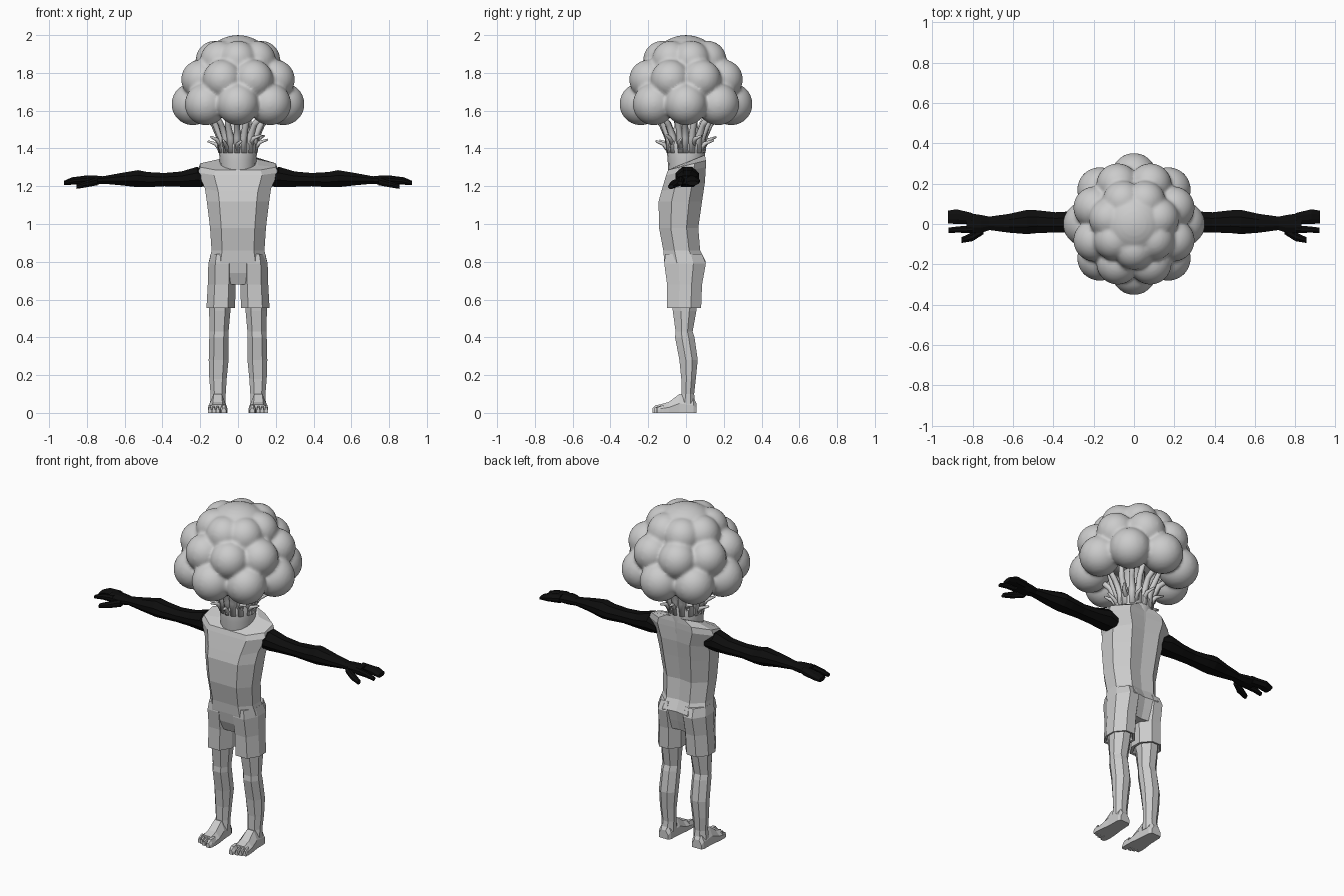
import bpy
import bmesh
import math
import random
from mathutils import Vector

random.seed(4)
cube = bpy.data.objects.get("Cube")
if cube:
    bpy.data.objects.remove(cube)


def material(name, value):
    mat = bpy.data.materials.new(name)
    mat.use_nodes = True
    colour = (value, value, value, 1)
    mat.diffuse_color = colour
    mat.node_tree.nodes["Principled BSDF"].inputs["Base Color"].default_value = colour
    return mat


GREY = material("light grey", 0.6)
BLACK = material("black", 0.004)

# Cross-section outlines inside a unit square
TORSO = [(0.2, 0), (0.5, 0), (0.8, 0), (1, 0.3), (1, 0.7), (0.77, 1), (0.5, 0.95), (0.23, 1), (0, 0.7), (0, 0.3)]
LIMB = [(0.25, 0), (0.75, 0), (1, 0.35), (1, 0.7), (0.7, 1), (0.3, 1), (0, 0.7), (0, 0.35)]
SOLE = [(0, 0), (1, 0), (1, 0.5), (0.75, 1), (0.25, 1), (0, 0.5)]


def finish(name, bm, mat, smooth):
    bmesh.ops.recalc_face_normals(bm, faces=bm.faces)
    mesh = bpy.data.meshes.new(name)
    bm.to_mesh(mesh)
    bm.free()
    mesh.materials.append(mat)
    for poly in mesh.polygons:
        poly.use_smooth = smooth
    obj = bpy.data.objects.new(name, mesh)
    bpy.context.collection.objects.link(obj)
    return obj


def skin(bm, rings):
    """Join point rings with quads and close both ends."""
    loops = [[bm.verts.new(p) for p in ring] for ring in rings]
    n = len(loops[0])
    for low, high in zip(loops, loops[1:]):
        for i in range(n):
            j = (i + 1) % n
            bm.faces.new((low[i], low[j], high[j], high[i]))
    bm.faces.new(loops[0])
    bm.faces.new(loops[-1])


def loft(name, axis, outline, sections, mat=GREY, side=1):
    """Sections: position on axis, low and high of the other two axes, optional tilt."""
    rings = []
    for pos, a0, a1, b0, b1, *tilt in sections:
        ring = []
        for u, v in outline:
            a, b = a0 + (a1 - a0) * u, b0 + (b1 - b0) * v
            if axis == "x":
                p = Vector((pos, a, b))
            elif axis == "y":
                p = Vector((a, pos, b))
            else:
                p = Vector((a, b, pos + (tilt[0] * b if tilt else 0)))
            p.x *= side
            ring.append(p)
        rings.append(ring)
    bm = bmesh.new()
    skin(bm, rings)
    return finish(name, bm, mat, False)


def tube(bm, path, radii, sides=7):
    """Round tapered tube along a path."""
    rings = []
    for i, p in enumerate(path):
        way = path[min(i + 1, len(path) - 1)] - path[max(i - 1, 0)]
        turn = way.to_track_quat("Z", "Y")
        rings.append([p + turn @ Vector((math.cos(t), math.sin(t), 0)) * radii[i]
                      for t in (math.tau * k / sides for k in range(sides))])
    skin(bm, rings)


def polar(radius, angle, z):
    return Vector((radius * math.cos(angle), radius * math.sin(angle), z))


# Sleeveless torso, with the neckline lower in front
loft("torso", "z", TORSO, [
    (z, -w, w, front, back, tilt) for z, w, front, back, tilt in [
        (0.68, 0.09, -0.08, 0.07, 0), (0.74, 0.145, -0.105, 0.09, 0),
        (0.80, 0.153, -0.115, 0.105, 0), (0.86, 0.14, -0.12, 0.075, 0),
        (0.98, 0.148, -0.143, 0.065, 0), (1.12, 0.165, -0.145, 0.085, 0),
        (1.20, 0.175, -0.13, 0.10, 0.2), (1.28, 0.212, -0.105, 0.105, 0.2),
        (1.31, 0.20, -0.095, 0.105, 0.25), (1.325, 0.105, -0.09, 0.10, 0.4)]])

# Limbs, built for each side
for label, side in (("left", 1), ("right", -1)):
    loft(label + "_shorts_leg", "z", LIMB, [
        (0.84, 0.02, 0.145, -0.11, 0.085), (0.79, 0.01, 0.157, -0.115, 0.105),
        (0.68, 0.012, 0.16, -0.10, 0.085), (0.555, 0.016, 0.167, -0.10, 0.08),
        (0.555, 0.03, 0.158, -0.085, 0.07), (0.59, 0.04, 0.15, -0.07, 0.06)],
        side=side)
    loft(label + "_leg", "z", LIMB, [
        (0.62, 0.035, 0.155, -0.075, 0.06), (0.54, 0.04, 0.153, -0.07, 0.055),
        (0.43, 0.05, 0.15, -0.055, 0.035), (0.40, 0.05, 0.152, -0.058, 0.045),
        (0.28, 0.05, 0.155, -0.035, 0.062), (0.18, 0.06, 0.152, -0.025, 0.052),
        (0.10, 0.065, 0.145, -0.025, 0.043), (0.04, 0.065, 0.148, -0.04, 0.05)],
        side=side)
    loft(label + "_foot", "y", SOLE, [
        (0.056, 0.08, 0.14, 0, 0.05), (0.04, 0.07, 0.148, 0, 0.08),
        (-0.035, 0.065, 0.15, 0, 0.10), (-0.09, 0.058, 0.158, 0, 0.058),
        (-0.135, 0.056, 0.16, 0, 0.045)], side=side)
    loft(label + "_big_toe", "y", SOLE, [
        (-0.12, 0.057, 0.095, 0, 0.045), (-0.16, 0.057, 0.093, 0, 0.042),
        (-0.177, 0.064, 0.087, 0, 0.025)], side=side)
    for i in range(3):
        inner = 0.099 + 0.021 * i
        tip = -0.168 + 0.008 * i
        loft(f"{label}_small_toe_{i + 1}", "y", SOLE, [
            (-0.12, inner, inner + 0.019, 0, 0.042),
            (tip, inner, inner + 0.017, 0, 0.028)], side=side)

    # Arm, hand and digits
    loft(label + "_arm", "x", LIMB, [
        (0.16, -0.045, 0.06, 1.20, 1.27), (0.215, -0.055, 0.068, 1.195, 1.303),
        (0.30, -0.043, 0.063, 1.197, 1.278), (0.39, -0.042, 0.058, 1.20, 1.27),
        (0.48, -0.045, 0.068, 1.195, 1.275), (0.53, -0.05, 0.07, 1.195, 1.285),
        (0.62, -0.043, 0.05, 1.205, 1.27), (0.73, -0.028, 0.035, 1.215, 1.25)],
        BLACK, side)
    loft(label + "_palm", "x", LIMB, [
        (0.71, -0.028, 0.035, 1.213, 1.252), (0.76, -0.045, 0.045, 1.208, 1.257),
        (0.83, -0.045, 0.055, 1.212, 1.255)], BLACK, side)
    loft(label + "_fingers", "x", LIMB, [
        (0.80, 0, 0.054, 1.212, 1.257), (0.88, 0, 0.073, 1.208, 1.247),
        (0.922, 0.003, 0.066, 1.205, 1.228)], BLACK, side)
    loft(label + "_index_finger", "x", LIMB, [
        (0.80, -0.045, -0.006, 1.215, 1.254), (0.87, -0.043, -0.012, 1.213, 1.244),
        (0.92, -0.044, -0.018, 1.207, 1.226)], BLACK, side)
    loft(label + "_thumb", "x", LIMB, [
        (0.745, -0.05, -0.015, 1.205, 1.245), (0.80, -0.085, -0.04, 1.195, 1.23),
        (0.855, -0.094, -0.066, 1.186, 1.21)], BLACK, side)

# Thick stalk that serves as the neck
bm = bmesh.new()
stalk = [(1.20, 0.08), (1.28, 0.095), (1.34, 0.097), (1.42, 0.105), (1.46, 0.092), (1.52, 0.06), (1.66, 0.06)]
tube(bm, [Vector((0, 0, z)) for z, r in stalk], [r for z, r in stalk], 16)
finish("stalk", bm, GREY, True)

# Branches fanning out to the florets, plus short side twigs
bm = bmesh.new()
for i in range(16):
    a = math.tau * i / 16 + random.uniform(-0.08, 0.08)
    reach = 0.22 if i % 2 == 0 else 0.16
    tube(bm, [polar(0.08, a, 1.38), polar(0.095, a, 1.46),
              polar(0.13, a, 1.53), polar(reach, a + 0.1, 1.61)],
         [0.025, 0.02, 0.016, 0.014])
for i in range(10):
    a = math.tau * (i + 0.5) / 10 + random.uniform(-0.15, 0.15)
    z = random.uniform(1.40, 1.44)
    tube(bm, [polar(0.085, a, z - 0.02), polar(0.12, a, z + 0.02),
              polar(0.16, a + 0.12, z + 0.035)], [0.018, 0.011, 0.006], 6)
finish("branches", bm, GREY, True)

# Crown of round florets in rings over a domed core
bm = bmesh.new()


def blob(centre, rx, rz):
    new = bmesh.ops.create_uvsphere(bm, u_segments=28, v_segments=18, radius=1)["verts"]
    bmesh.ops.scale(bm, vec=(rx, rx, rz), verts=new)
    bmesh.ops.translate(bm, vec=centre, verts=new)


blob((0, 0, 1.80), 0.21, 0.19)
blob((0, 0, 1.84), 0.18, 0.16)
for count, shift, ring, z, size in [(8, 0, 0.24, 1.635, 0.112),
                                    (8, 0.5, 0.212, 1.765, 0.105),
                                    (7, 0.25, 0.125, 1.868, 0.102)]:
    for i in range(count):
        blob(polar(ring, math.tau * (i + shift) / count, z), size, size)
crown = finish("crown", bm, GREY, True)

# Fuse the florets with soft creases
remesh = crown.modifiers.new("fuse", "REMESH")
remesh.mode = "VOXEL"
remesh.voxel_size = 0.01
remesh.use_smooth_shade = True
soften = crown.modifiers.new("soften", "SMOOTH")
soften.factor = 0.5
soften.iterations = 4
